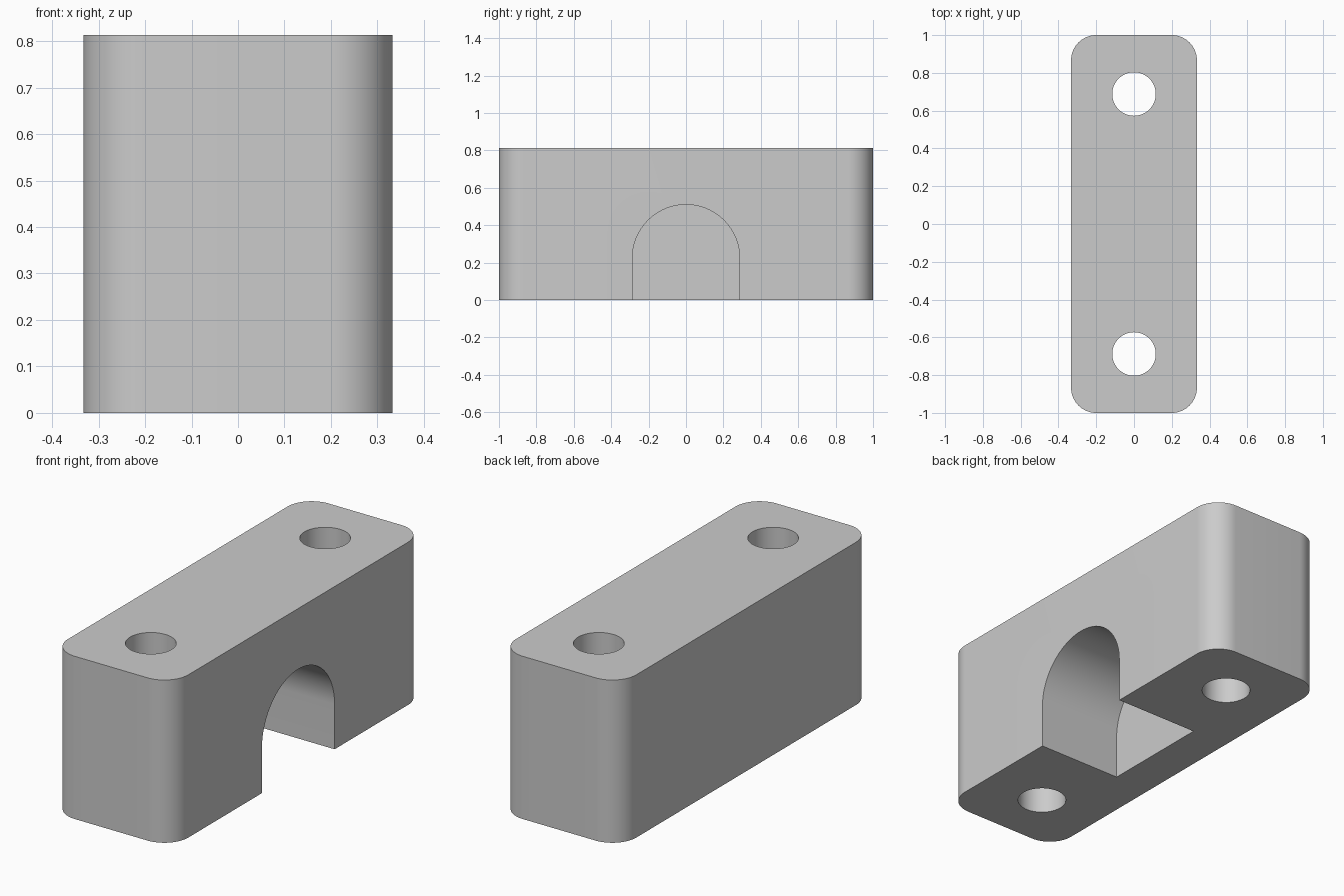
import bpy, bmesh
from math import sin, cos, pi, radians

HALF_W, HALF_L, HEIGHT = 0.333, 1.0, 0.813
CORNER_R = 0.133
HOLE_R, HOLE_Y = 0.115, 0.688
ARCH_R, ARCH_TOP, ARCH_BACK = 0.287, 0.51, -0.132

cube = bpy.data.objects.get("Cube")
if cube:
    bpy.data.objects.remove(cube, do_unlink=True)

grey = bpy.data.materials.new("plain grey")
grey.use_nodes = True
colour = (0.6, 0.6, 0.6, 1)
grey.diffuse_color = colour
grey.node_tree.nodes["Principled BSDF"].inputs["Base Color"].default_value = colour


def arc(cx, cy, r, start, end, steps):
    angles = [start + (end - start) * i / steps for i in range(steps + 1)]
    return [(cx + r * cos(a), cy + r * sin(a)) for a in angles]


def prism(name, points, offset):
    """Extrude a closed ring of 3D points along an offset."""
    bm = bmesh.new()
    face = bm.faces.new([bm.verts.new(p) for p in points])
    side = bmesh.ops.extrude_face_region(bm, geom=[face])["geom"]
    bmesh.ops.translate(bm, vec=offset,
                        verts=[g for g in side if isinstance(g, bmesh.types.BMVert)])
    bmesh.ops.recalc_face_normals(bm, faces=bm.faces)
    mesh = bpy.data.meshes.new(name)
    bm.to_mesh(mesh)
    bm.free()
    mesh.materials.append(grey)
    obj = bpy.data.objects.new(name, mesh)
    bpy.context.collection.objects.link(obj)
    return obj


# Block with rounded vertical corners
outline = []
for i, (sx, sy) in enumerate([(1, 1), (-1, 1), (-1, -1), (1, -1)]):
    outline += arc(sx * (HALF_W - CORNER_R), sy * (HALF_L - CORNER_R),
                   CORNER_R, i * pi / 2, (i + 1) * pi / 2, 16)
block = prism("clamp_block", [(x, y, 0) for x, y in outline], (0, 0, HEIGHT))

# Bolt holes right through the block
cutters = []
for name, y in (("front_hole_cutter", -HOLE_Y), ("back_hole_cutter", HOLE_Y)):
    ring = arc(0, y, HOLE_R, 0, 2 * pi, 64)[:-1]
    cutters.append(prism(name, [(x, y, -0.1) for x, y in ring], (0, 0, HEIGHT + 0.2)))

# Arched recess, open at the bottom and on one long side
arch = [(ARCH_R, -0.1)] + arc(0, ARCH_TOP - ARCH_R, ARCH_R, 0, pi, 48) + [(-ARCH_R, -0.1)]
cutters.append(prism("arch_cutter", [(ARCH_BACK, y, z) for y, z in arch], (0.6, 0, 0)))

# Cut, then bake the result and drop the cutters
bpy.ops.object.select_all(action='DESELECT')
block.select_set(True)
bpy.context.view_layer.objects.active = block
for cutter in cutters:
    cutter.hide_render = True
    mod = block.modifiers.new(cutter.name, 'BOOLEAN')
    mod.operation = 'DIFFERENCE'
    mod.solver = 'EXACT'
    mod.object = cutter
    bpy.ops.object.modifier_apply(modifier=mod.name)
for cutter in cutters:
    bpy.data.objects.remove(cutter, do_unlink=True)

bpy.ops.object.shade_smooth_by_angle(angle=radians(30))
